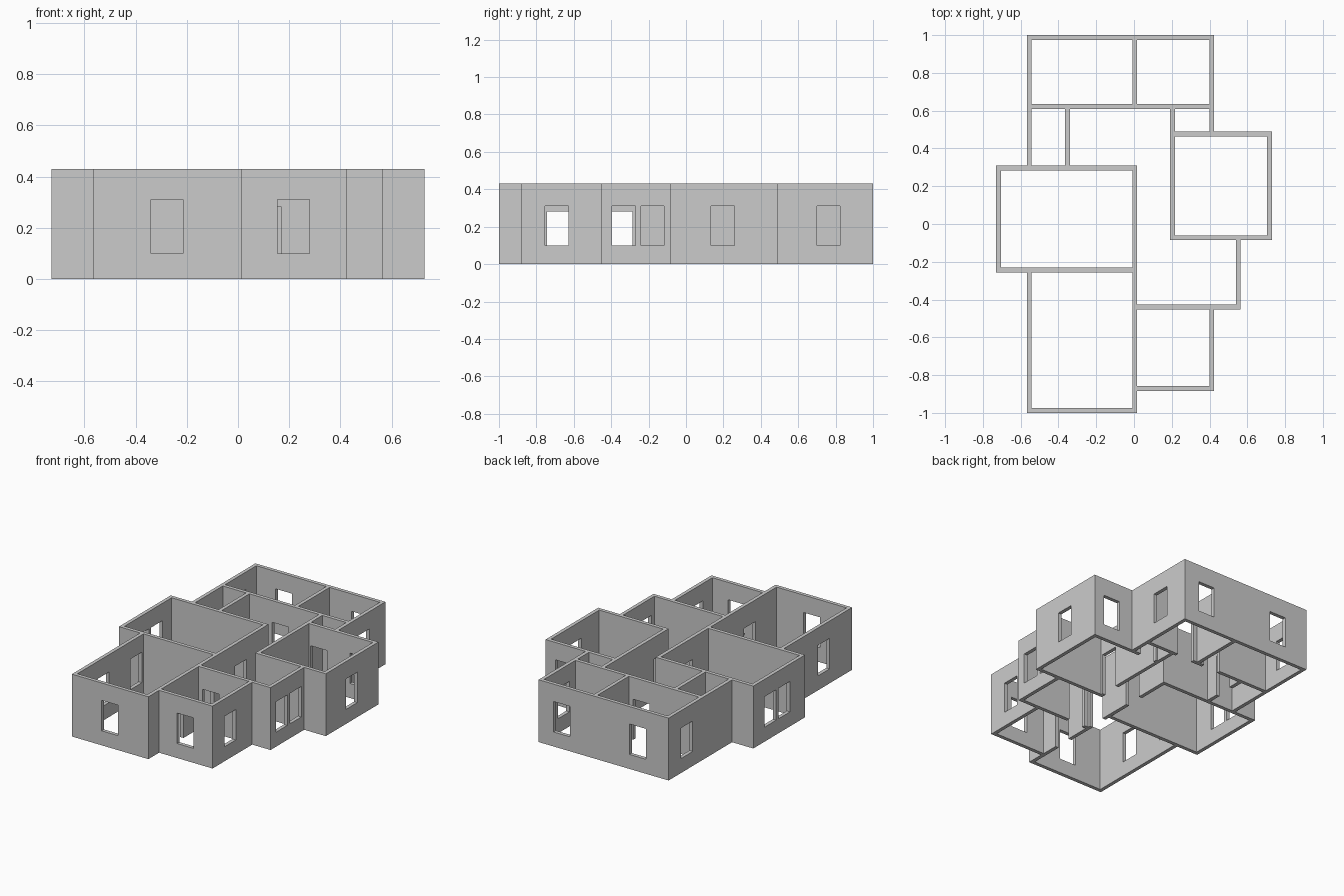
import bpy, bmesh
from mathutils import Matrix, Vector

if "Cube" in bpy.data.objects:
    bpy.data.objects.remove(bpy.data.objects["Cube"])

H, T = 0.43, 0.025          # wall height and thickness
OW = 0.125                  # opening width
WIN, DOOR = (0.10, 0.31), (-0.05, 0.28)


def add_box(bm, x0, x1, y0, y1, z0, z1):
    c = Vector(((x0 + x1) / 2, (y0 + y1) / 2, (z0 + z1) / 2))
    s = Matrix.Diagonal((x1 - x0, y1 - y0, z1 - z0, 1))
    bmesh.ops.create_cube(bm, size=1, matrix=Matrix.Translation(c) @ s)


def to_object(bm, name):
    me = bpy.data.meshes.new(name)
    bm.to_mesh(me)
    bm.free()
    ob = bpy.data.objects.new(name, me)
    bpy.context.collection.objects.link(ob)
    return ob


# wall centre lines of the floor plan
XL, XA, XB, XC, XD, XE, XF, XG = -0.717, -0.555, -0.352, 0.004, 0.204, 0.412, 0.552, 0.717
YT, YU, YR, YL, YM, YB, YK, YS, Y0 = 0.9875, 0.622, 0.476, 0.296, -0.073, -0.243, -0.439, -0.871, -0.9875

# walls along x: (y, x start, x end)
walls_x = [(YT, XA, XE), (YU, XA, XE), (YR, XD, XG), (YL, XL, XC), (YM, XD, XG),
           (YB, XL, XC), (YK, XC, XF), (YS, XC, XE), (Y0, XA, XC)]
# walls along y: (x, y start, y end)
walls_y = [(XA, YL, YT), (XB, YL, YU), (XC, YU, YT), (XE, YR, YT), (XD, YM, YU),
           (XG, YM, YR), (XL, YB, YL), (XC, Y0, YL), (XA, Y0, YB), (XF, YK, YM),
           (XE, YS, YK)]

bm = bmesh.new()
h = T / 2
for y, a, b in walls_x:
    add_box(bm, a - h, b + h, y - h, y + h, 0, H)
house = to_object(bm, "house_walls")
bm = bmesh.new()
for x, a, b in walls_y:
    add_box(bm, x - h, x + h, a - h, b + h, 0, H)
cross = to_object(bm, "cross_walls")

# openings in walls along x: (wall y, opening centre x, heights)
open_x = [(Y0, -0.278, WIN), (YS, 0.217, WIN), (YT, 0.247, WIN), (YT, -0.333, WIN),
          (YR, 0.592, WIN), (YR, 0.292, DOOR), (YU, -0.103, DOOR), (YU, 0.11, DOOR),
          (YK, 0.107, DOOR)]
# openings in walls along y: (wall x, opening centre y, heights)
open_y = [(XE, -0.692, WIN), (XF, -0.332, WIN), (XF, -0.179, WIN), (XG, 0.196, WIN),
          (XE, 0.762, WIN), (XA, 0.80, WIN), (XL, 0.122, WIN), (XL, -0.028, WIN),
          (XA, -0.692, WIN), (XA, -0.335, WIN), (XC, -0.68, DOOR), (XC, -0.348, DOOR),
          (XC, 0.005, DOOR), (XB, 0.46, DOOR), (XD, 0.015, DOOR)]
w = OW / 2
d = T * 0.9
bm = bmesh.new()
for y, c, (z0, z1) in open_x:
    add_box(bm, c - w, c + w, y - d, y + d, z0, z1)
for x, c, (z0, z1) in open_y:
    add_box(bm, x - d, x + d, c - w, c + w, z0, z1)
cutters = to_object(bm, "opening_cutters")

# join the walls into one solid and cut the windows and doors
for other, op in ((cross, 'UNION'), (cutters, 'DIFFERENCE')):
    other.hide_render = True
    m = house.modifiers.new(op.lower(), 'BOOLEAN')
    m.object, m.operation, m.solver, m.use_self = other, op, 'EXACT', True
dg = bpy.context.evaluated_depsgraph_get()
house.data = bpy.data.meshes.new_from_object(house.evaluated_get(dg))
house.modifiers.clear()
for ob in (cross, cutters):
    bpy.data.objects.remove(ob)
